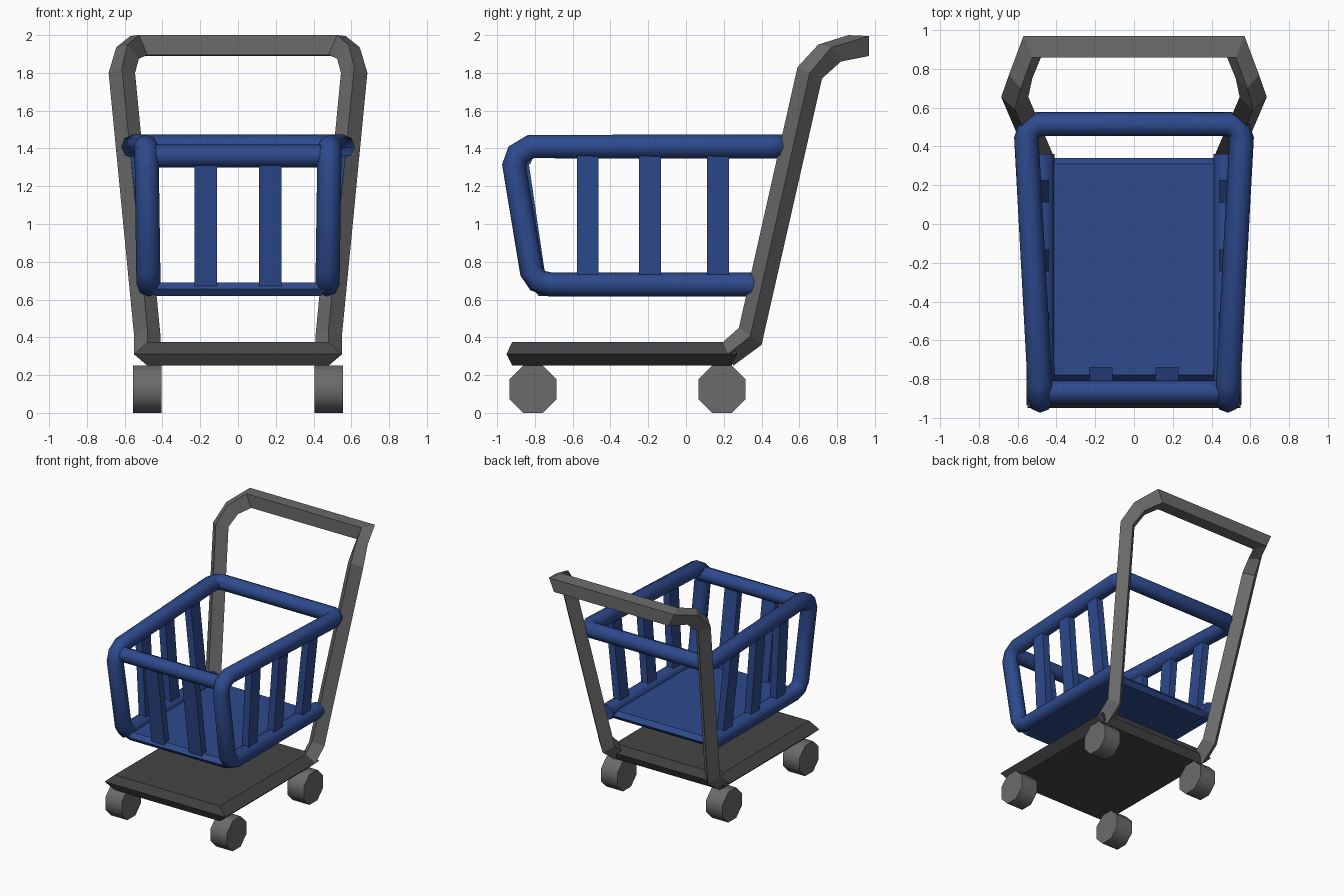
import bpy, bmesh, math
from mathutils import Vector, Matrix

cube = bpy.data.objects.get("Cube")
if cube:
    bpy.data.objects.remove(cube, do_unlink=True)


def material(name, rgb):
    m = bpy.data.materials.new(name)
    m.use_nodes = True
    m.diffuse_color = (*rgb, 1)
    m.node_tree.nodes["Principled BSDF"].inputs["Base Color"].default_value = (*rgb, 1)
    return m


BLUE = material("basket_blue", (0.027, 0.069, 0.27))
GREY = material("frame_grey", (0.145, 0.145, 0.145))
DARK = material("base_dark_grey", (0.06, 0.06, 0.063))


def smooth(ob, degrees):
    bpy.ops.object.select_all(action="DESELECT")
    ob.select_set(True)
    bpy.context.view_layer.objects.active = ob
    bpy.ops.object.shade_smooth_by_angle(angle=math.radians(degrees))


def add_mesh(name, bm, mat):
    bmesh.ops.recalc_face_normals(bm, faces=bm.faces)
    me = bpy.data.meshes.new(name)
    bm.to_mesh(me)
    bm.free()
    ob = bpy.data.objects.new(name, me)
    me.materials.append(mat)
    bpy.context.collection.objects.link(ob)
    return ob


def loft(name, rings, mat):
    """Skin matching rings of points and cap both ends."""
    bm = bmesh.new()
    rows = [[bm.verts.new(p) for p in ring] for ring in rings]
    n = len(rows[0])
    for a, b in zip(rows, rows[1:]):
        for i in range(n):
            j = (i + 1) % n
            bm.faces.new((a[i], a[j], b[j], b[i]))
    bm.faces.new(rows[0])
    bm.faces.new(rows[-1])
    return add_mesh(name, bm, mat)


def tube(name, points, radius, mat):
    """Eight-sided round tube along a polyline."""
    cu = bpy.data.curves.new(name, "CURVE")
    cu.dimensions = "3D"
    cu.bevel_depth = radius
    cu.bevel_resolution = 2
    cu.use_fill_caps = True
    sp = cu.splines.new("POLY")
    sp.points.add(len(points) - 1)
    for p, co in zip(sp.points, points):
        p.co = (*co, 1)
    cu.materials.append(mat)
    ob = bpy.data.objects.new(name, cu)
    bpy.context.collection.objects.link(ob)
    bpy.ops.object.select_all(action="DESELECT")
    ob.select_set(True)
    bpy.context.view_layer.objects.active = ob
    bpy.ops.object.convert(target="MESH")
    smooth(bpy.context.object, 50)


def slab(name, hx, y0, y1, z0, z1, ix, iy, mat):
    """Flat plate whose rim comes to an edge at mid height."""
    def ring(z, dx, dy):
        x, a, b = hx - dx, y0 + dy, y1 - dy
        return [(-x, a, z), (x, a, z), (x, b, z), (-x, b, z)]
    return loft(name, [ring(z0, ix, iy), ring((z0 + z1) / 2, 0, 0), ring(z1, ix, iy)], mat)


def slat(name, bottom, top, size_x, size_y):
    """Leaning bar with level ends."""
    def ring(c):
        return [(c[0] + sx * size_x / 2, c[1] + sy * size_y / 2, c[2])
                for sx, sy in ((-1, -1), (1, -1), (1, 1), (-1, 1))]
    loft(name, [ring(bottom), ring(top)], BLUE)


def mirror(p):
    return (-p[0], p[1], p[2])


# Rolling base
slab("base", 0.55, -0.95, 0.27, 0.25, 0.375, 0.07, 0.03, DARK)

# Wheels: octagons resting on a flat
for side, sx in (("left", 1), ("right", -1)):
    for end, y in (("front", -0.81), ("rear", 0.19)):
        bm = bmesh.new()
        r = 0.125 / math.cos(math.pi / 8)
        bmesh.ops.create_cone(bm, cap_ends=True, segments=8, radius1=r, radius2=r, depth=0.15)
        bm.transform(Matrix.Translation((sx * 0.48, y, 0.125))
                     @ Matrix.Rotation(math.pi / 2, 4, "Y")
                     @ Matrix.Rotation(math.pi / 8, 4, "Z"))
        smooth(add_mesh(f"{end}_{side}_wheel", bm, GREY), 50)

# Push handle: centre, outer corner offset, back corner offset
stations = [
    ((0.48, 0.22, 0.31), (0.07, 0, 0), (0, 0.03, -0.06)),
    ((0.48, 0.34, 0.405), (0.07, 0, 0), (0, 0.06, -0.045)),
    ((0.615, 0.655, 1.80), (0.07, 0, 0), (0, 0.065, -0.03)),
    ((0.585, 0.76, 1.905), (0.06, 0.01, 0.03), (0, 0.06, -0.045)),
    ((0.525, 0.915, 1.945), (0.045, 0.055, 0.05), (0, 0.055, -0.055)),
]
half = []
for c, o, b in stations:
    c, o, b = Vector(c), Vector(o), Vector(b)
    half.append([c + o, c + b, c - o, c - b])
loft("push_handle", half + [[mirror(p) for p in ring] for ring in reversed(half)], GREY)

# Basket frame: bottom rail, front post, top rail and rear bar in one run
LOW, HIGH = 0.68, 1.41
side_path = [
    (0.473, 0.36, LOW), (0.473, -0.72, LOW), (0.474, -0.785, 0.70), (0.475, -0.817, 0.75),
    (0.483, -0.91, 1.31), (0.484, -0.89, 1.37), (0.486, -0.82, HIGH),
    (0.555, 0.44, HIGH), (0.54, 0.49, HIGH), (0.49, 0.515, HIGH),
]
tube("basket_frame", side_path + [mirror(p) for p in reversed(side_path)], 0.064, BLUE)
tube("front_top_bar", [(-0.48, -0.867, 1.36), (0.48, -0.867, 1.36)], 0.06, BLUE)

# Basket floor
slab("basket_floor", 0.47, -0.81, 0.34, 0.62, 0.69, 0.03, 0.03, BLUE)

# Basket slats
for side, sx in (("left", 1), ("right", -1)):
    for i, y in enumerate((-0.52, -0.19, 0.17)):
        top_x = 0.486 + 0.07 * (y + 0.82) / 1.26
        slat(f"{side}_slat_{i + 1}", (sx * 0.468, y, 0.70), (sx * top_x, y, 1.38), 0.06, 0.116)
    slat(f"front_{side}_slat", (sx * 0.17, -0.765, 0.66), (sx * 0.17, -0.865, 1.34), 0.12, 0.06)
